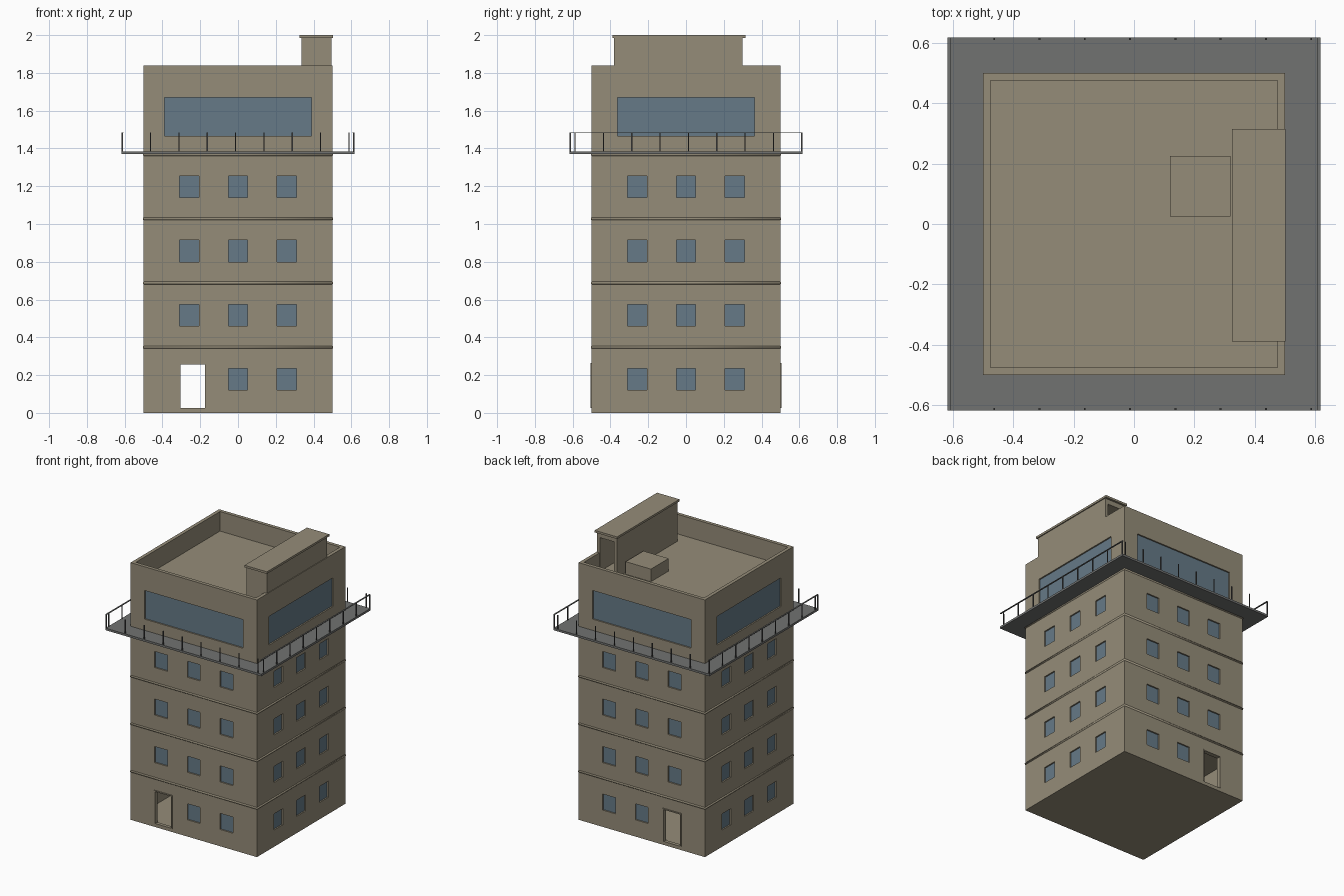
import bpy
import bmesh
from math import pi
from mathutils import Matrix, Vector

default = bpy.data.objects.get("Cube")
if default:
    bpy.data.objects.remove(default, do_unlink=True)


def material(name, colour):
    mat = bpy.data.materials.new(name)
    mat.use_nodes = True
    mat.diffuse_color = (*colour, 1)
    bsdf = next(n for n in mat.node_tree.nodes if n.type == "BSDF_PRINCIPLED")
    bsdf.inputs["Base Color"].default_value = (*colour, 1)
    bsdf.inputs["Roughness"].default_value = 0.8
    return mat


STONE = material("tan stone", (0.30, 0.264, 0.19))
GLASS = material("blue grey glass", (0.133, 0.195, 0.243))
DECK = material("grey deck", (0.165, 0.17, 0.165))
METAL = material("dark railing metal", (0.08, 0.08, 0.08))


def boxes(name, mat, spans):
    """One object made of boxes; each span is (low corner, high corner, quarter turns about z)."""
    bm = bmesh.new()
    for low, high, turns in spans:
        low, high = Vector(low), Vector(high)
        place = (Matrix.Rotation(turns * pi / 2, 4, "Z")
                 @ Matrix.Translation((low + high) / 2)
                 @ Matrix.Diagonal((*(high - low), 1)))
        bmesh.ops.create_cube(bm, size=1, matrix=place)
    mesh = bpy.data.meshes.new(name)
    bm.to_mesh(mesh)
    bm.free()
    mesh.materials.append(mat)
    obj = bpy.data.objects.new(name, mesh)
    bpy.context.collection.objects.link(obj)
    return obj


def cut(obj, *cutters):
    """Carve the cutters out of an object and discard them."""
    for cutter in cutters:
        mod = obj.modifiers.new("cut", "BOOLEAN")
        mod.operation = "DIFFERENCE"
        mod.solver = "EXACT"
        mod.object = cutter
        cutter.hide_render = True
    bpy.context.view_layer.update()
    graph = bpy.context.evaluated_depsgraph_get()
    mesh = bpy.data.meshes.new_from_object(obj.evaluated_get(graph))
    obj.modifiers.clear()
    obj.data = mesh
    for cutter in cutters:
        bpy.data.objects.remove(cutter, do_unlink=True)


HALF, TOP, ROOF, STOREY = 0.5, 1.84, 1.70, 0.34
DOOR_X, DOOR_W, DOOR_LOW, DOOR_TOP = -0.24, 0.065, 0.025, 0.255

# Window openings as (centre, half width, bottom, top, facade)
openings = []
for side in range(4):
    for floor in range(4):
        for x in (-0.258, 0, 0.258):
            door_here = floor == 0 and (side, x) in ((0, -0.258), (2, 0.258))
            if not door_here:
                low = 0.12 + STOREY * floor
                openings.append((x, 0.051, low, low + 0.115, side))
    openings.append((0, 0.39 if side % 2 == 0 else 0.362, 1.465, 1.67, side))

# Tower walls with window recesses, ground floor room, through doorway and roof well
tower = boxes("tower_walls", STONE, [((-HALF, -HALF, 0), (HALF, HALF, TOP), 0)])
recesses = boxes("recess_cutter", STONE, [
    ((x - w, -0.55, lo), (x + w, -0.486, hi), s) for x, w, lo, hi, s in openings])
well = boxes("roof_cutter", STONE, [((-0.475, -0.475, ROOF), (0.475, 0.475, 2), 0)])
room = boxes("room_cutter", STONE, [((-0.475, -0.475, 0.02), (0.475, 0.475, 0.33), 0)])
doorway = boxes("door_cutter", STONE, [
    ((DOOR_X - DOOR_W, -0.6, DOOR_LOW), (DOOR_X + DOOR_W, 0.6, DOOR_TOP), 0)])
cut(tower, recesses, well, room, doorway)

# Glass panes at the back of the recesses
boxes("window_panes", GLASS, [
    ((x - w, -0.49, lo), (x + w, -0.484, hi), s) for x, w, lo, hi, s in openings])

# Door surrounds, front and back
surround = []
for near, far in ((-0.505, -0.49), (0.49, 0.505)):
    for edge in (DOOR_X - DOOR_W - 0.008, DOOR_X + DOOR_W):
        surround.append(((edge, near, DOOR_LOW), (edge + 0.008, far, DOOR_TOP + 0.008), 0))
    surround.append(((DOOR_X - DOOR_W, near, DOOR_TOP),
                     (DOOR_X + DOOR_W, far, DOOR_TOP + 0.008), 0))
boxes("door_surrounds", STONE, surround)

# Rounded string course at each floor line
for floor in range(1, 5):
    curve = bpy.data.curves.new("string_course", "CURVE")
    curve.dimensions = "3D"
    curve.bevel_depth = 0.009
    curve.bevel_resolution = 2
    spline = curve.splines.new("POLY")
    spline.points.add(3)
    spline.use_cyclic_u = True
    for point, (sx, sy) in zip(spline.points, ((-1, -1), (1, -1), (1, 1), (-1, 1))):
        point.co = (sx * 0.497, sy * 0.497, STOREY * floor + 0.008, 1)
    curve.materials.append(STONE)
    bpy.context.collection.objects.link(bpy.data.objects.new("string_course", curve))

# Balcony deck all round the top storey
EDGE, DECK_TOP, RAIL = 0.617, 1.385, 1.485
boxes("balcony_deck", DECK, [((-EDGE, -EDGE, 1.37), (EDGE, EDGE, DECK_TOP), 0)])

# Railing posts on four sides, flat handrails on the two flanks
posts = []
for i in range(9):
    step = 0.15 * i
    for s in (-0.613, 0.613):
        for x, y in ((-0.613 + step, s), (s, -0.587 + step)):
            posts.append(((x - 0.003, y - 0.003, DECK_TOP), (x + 0.003, y + 0.003, RAIL), 0))
boxes("railing_posts", METAL, posts)
boxes("handrails", DECK, [
    ((s - 0.005, -EDGE, RAIL - 0.004), (s + 0.005, EDGE, RAIL), 0) for s in (-0.612, 0.612)])

# Stair housing on the roof, hollow and open towards the back
housing = boxes("stair_housing", STONE, [((0.335, -0.38, ROOF), (0.495, 0.30, 1.985), 0)])
hollow = boxes("housing_cutter", STONE, [((0.36, -0.355, ROOF + 0.01), (0.47, 0.4, 1.95), 0)])
cut(housing, hollow)
boxes("stair_housing_cap", STONE, [((0.325, -0.39, 1.985), (0.502, 0.315, 2.0), 0)])

# Low service box beside the housing
boxes("roof_service_box", STONE, [((0.12, 0.025, ROOF - 0.01), (0.32, 0.225, ROOF + 0.09), 0)])
